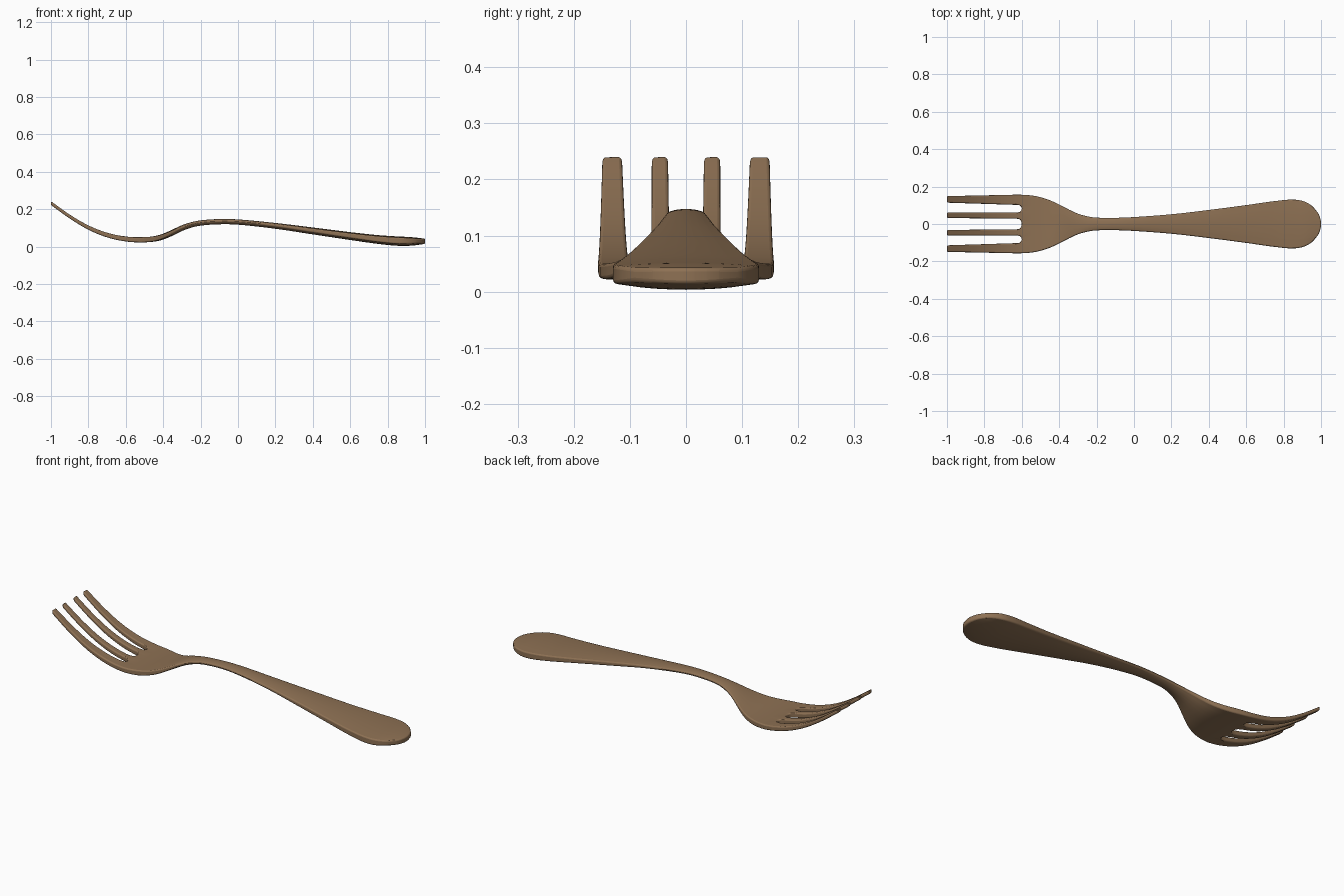
import bpy, bmesh, math

if "Cube" in bpy.data.objects:
    bpy.data.objects.remove(bpy.data.objects["Cube"])

# Profile stations: x, half width, top z, bottom z
ST = [(-1.0, .149, .242, .222), (-.9, .151, .171, .150), (-.8, .153, .113, .090),
      (-.7, .155, .074, .049), (-.6, .157, .053, .027), (-.52, .148, .050, .022),
      (-.45, .127, .055, .026), (-.4, .104, .069, .037), (-.35, .078, .091, .058),
      (-.3, .055, .114, .083), (-.25, .041, .130, .101), (-.2, .034, .140, .112),
      (-.1, .033, .147, .119), (0, .037, .145, .117), (.2, .052, .126, .095),
      (.4, .075, .102, .065), (.6, .101, .077, .035), (.75, .122, .061, .014),
      (.855, .130, .054, .004), (.93, .110, .050, .005), (1.0, .03, .042, .014)]


def sample(x, k):
    """Smooth interpolation of column k of the stations."""
    x = min(max(x, -1), 1)
    n = len(ST)
    i = max(j for j in range(n - 1) if ST[j][0] <= x)

    def slope(j):
        a, b = ST[max(j - 1, 0)], ST[min(j + 1, n - 1)]
        return (b[k] - a[k]) / (b[0] - a[0])
    h = ST[i + 1][0] - ST[i][0]
    t = (x - ST[i][0]) / h
    return ((2*t**3 - 3*t*t + 1) * ST[i][k] + (t**3 - 2*t*t + t) * h * slope(i)
            + (3*t*t - 2*t**3) * ST[i + 1][k] + (t**3 - t*t) * h * slope(i + 1))


# Columns across the head: tine, slot, tine, slot, tine, slot, tine
ROOT = [-.157, -.102, -.062, -.028, .028, .062, .102, .157]
TIP = [-.149, -.114, -.061, -.032, .032, .061, .114, .149]
SLOT_X, TINE_X, CAP_X, SEG = -.6, -.62, .855, 6

first_row, tine_cols = [], []
for i in range(7):
    if i % 2 == 0:
        tine_cols.append((len(first_row), i))
        first_row.append((TINE_X, ROOT[i]))
    else:  # rounded slot end
        c, r = (ROOT[i] + ROOT[i + 1]) / 2, (ROOT[i + 1] - ROOT[i]) / 2
        for k in range(SEG):
            a = math.pi * k / SEG
            first_row.append((TINE_X + (SLOT_X - TINE_X) * math.sin(a), c - r * math.cos(a)))
first_row.append((TINE_X, ROOT[7]))
U = [p[1] / .157 for p in first_row]

# Rows of the body, ending in a rounded handle cap
rows = [first_row]
N = 56
for j in range(N + 1):
    x = -.575 + (CAP_X + .575) * j / N
    rows.append([(x, u * sample(x, 1)) for u in U])
for j in range(1, 11):
    s = j / 10
    rows.append([(CAP_X + (1 - CAP_X) * s * math.sqrt(1 - u * u / 2),
                  .130 * u * math.sqrt(1 - s * s / 2)) for u in U])

bm = bmesh.new()
pairs = {}   # top vertex -> bottom vertex


def add(x, y, u):
    f = min(max((x + .5) / .2, 0), 1)
    f = f * f * (3 - 2 * f)
    top = bm.verts.new((x, y, sample(x, 2) - .006 * f * u * u))
    pairs[top] = bm.verts.new((x, y, sample(x, 3) + .011 * f * u * u))
    return top


grid = [[add(x, y, u) for (x, y), u in zip(r, U)] for r in rows]
quads = [(a[i], a[i + 1], b[i + 1], b[i])
         for a, b in zip(grid, grid[1:]) for i in range(len(U) - 1)]

# Tines
M = 16
for col, i in tine_cols:
    prev = (grid[0][col], grid[0][col + 1])
    for j in range(1, M + 1):
        t = j / M
        x = TINE_X + (-1 - TINE_X) * t
        cur = tuple(add(x, ROOT[k] + (TIP[k] - ROOT[k]) * t, 0) for k in (i, i + 1))
        quads.append((prev[0], prev[1], cur[1], cur[0]))
        prev = cur

# Top and bottom skins, then the rim walls
for q in quads:
    bm.faces.new(q)
rim = [e.verts[:] for e in bm.edges if len(e.link_faces) == 1]
for q in quads:
    bm.faces.new([pairs[v] for v in reversed(q)])
for a, b in rim:
    bm.faces.new((a, b, pairs[b], pairs[a]))
bmesh.ops.recalc_face_normals(bm, faces=bm.faces[:])

mesh = bpy.data.meshes.new("fork")
bm.to_mesh(mesh)
bm.free()
fork = bpy.data.objects.new("fork", mesh)
bpy.context.collection.objects.link(fork)

mat = bpy.data.materials.new("warm_brown")
mat.diffuse_color = (.27, .165, .088, 1)
mat.use_nodes = True
mat.node_tree.nodes["Principled BSDF"].inputs["Base Color"].default_value = mat.diffuse_color
mesh.materials.append(mat)

# Softened rim
bev = fork.modifiers.new("rim_rounding", 'BEVEL')
bev.width = .006
bev.segments = 3
bev.limit_method = 'ANGLE'
bev.angle_limit = math.radians(40)
bev.use_clamp_overlap = False

bpy.context.view_layer.objects.active = fork
fork.select_set(True)
bpy.ops.object.shade_smooth_by_angle(angle=math.radians(40))
